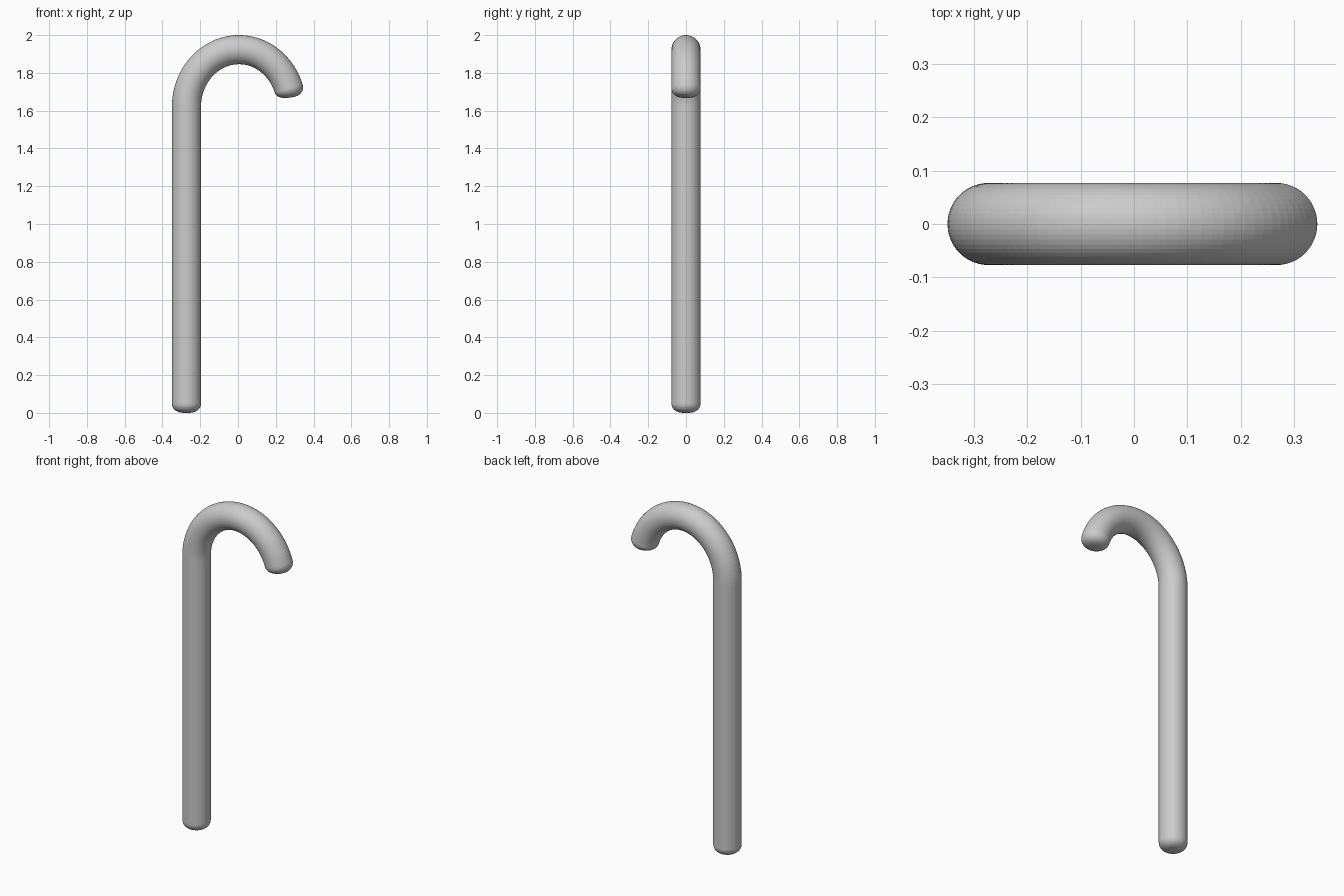
import bpy
import bmesh
from math import sin, cos, pi, radians
from mathutils import Vector

cube = bpy.data.objects.get("Cube")
if cube:
    bpy.data.objects.remove(cube, do_unlink=True)

RADIUS = 0.077       # tube radius
CAP = 0.05           # depth of the rounded ends
SIDES = 48
SHAFT_X = -0.273
BEND_Z = 1.62        # height where the hook begins
SPAN, RISE = 0.278, 0.303
BEND_X = SHAFT_X + SPAN


def cap_profile(steps=10):
    """Distance from the tip and radius, from the tip inwards."""
    for i in range(1, steps + 1):
        a = i / steps * pi / 2
        yield CAP * (1 - cos(a)), RADIUS * sin(a) ** 0.7


def hook_point(t):
    return Vector((BEND_X + SPAN * cos(t), 0, BEND_Z + RISE * sin(t)))


def hook_direction(t):
    return Vector((SPAN * sin(t), 0, -RISE * cos(t))).normalized()


# Rings as (centre, direction, radius), from the foot to the hook tip
up = Vector((0, 0, 1))
foot = Vector((SHAFT_X, 0, 0))
rings = [(foot + up * d, up, r) for d, r in cap_profile()]

end_angle = radians(9.5)
tip_start = end_angle + CAP / RISE
bend_steps = 44
for i in range(bend_steps + 1):
    t = pi + (tip_start - pi) * i / bend_steps
    rings.append((hook_point(t), hook_direction(t), RADIUS))

# Rounded hook tip, following the bend
for d, r in reversed(list(cap_profile())[:-1]):
    t = end_angle + d / RISE
    rings.append((hook_point(t), hook_direction(t), r))

# Skin the rings into one tube
bm = bmesh.new()
side = Vector((0, 1, 0))
loops = []
for centre, direction, r in rings:
    across = side.cross(direction)
    loops.append([bm.verts.new(centre + r * (across * cos(a) + side * sin(a)))
                  for a in (2 * pi * k / SIDES for k in range(SIDES))])
for low, high in zip(loops, loops[1:]):
    for k in range(SIDES):
        n = (k + 1) % SIDES
        bm.faces.new((low[k], low[n], high[n], high[k]))

# Close both ends with a fan
for loop, tip in ((loops[0], foot), (loops[-1], hook_point(end_angle))):
    middle = bm.verts.new(tip)
    for k in range(SIDES):
        bm.faces.new((loop[k], loop[(k + 1) % SIDES], middle))
bmesh.ops.recalc_face_normals(bm, faces=bm.faces[:])

mesh = bpy.data.meshes.new("hooked_cane")
bm.to_mesh(mesh)
bm.free()
cane = bpy.data.objects.new("hooked_cane", mesh)
bpy.context.collection.objects.link(cane)

# Plain grey finish
grey = bpy.data.materials.new("light_grey")
grey.use_nodes = True
colour = (0.6, 0.6, 0.6, 1)
grey.diffuse_color = colour
grey.node_tree.nodes["Principled BSDF"].inputs["Base Color"].default_value = colour
mesh.materials.append(grey)
